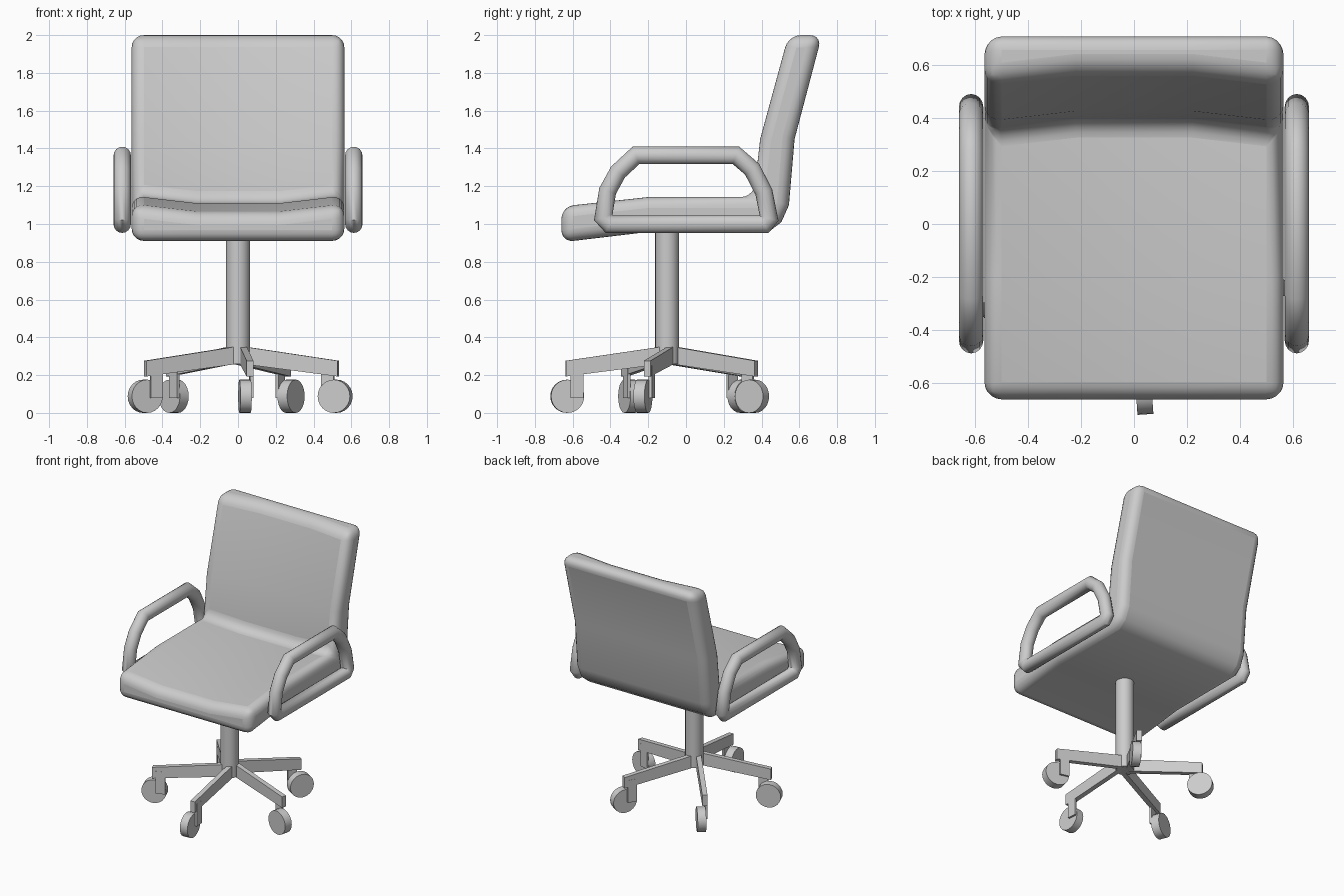
import bpy, bmesh, math
from mathutils import Vector, Matrix

if "Cube" in bpy.data.objects:
    bpy.data.objects.remove(bpy.data.objects["Cube"])


def make_object(name, bm, smooth=None):
    bmesh.ops.recalc_face_normals(bm, faces=bm.faces)
    me = bpy.data.meshes.new(name)
    bm.to_mesh(me)
    bm.free()
    ob = bpy.data.objects.new(name, me)
    bpy.context.collection.objects.link(ob)
    if smooth:
        bpy.ops.object.select_all(action='DESELECT')
        ob.select_set(True)
        bpy.context.view_layer.objects.active = ob
        bpy.ops.object.shade_smooth_by_angle(angle=math.radians(smooth))
    return ob


def loft(bm, rings, closed=False):
    """Skin quads between rings of points; cap the ends if not closed."""
    vs = [[bm.verts.new(p) for p in ring] for ring in rings]
    n = len(vs[0])
    for i in range(len(vs) if closed else len(vs) - 1):
        a, b = vs[i], vs[(i + 1) % len(vs)]
        for j in range(n):
            k = (j + 1) % n
            bm.faces.new((a[j], a[k], b[k], b[j]))
    if not closed:
        bm.faces.new(vs[0])
        bm.faces.new(vs[-1])


# Seat and back: one L-shaped cushion, hollowed in the middle.
# (y, z, sag y, sag z): the sag moves the inner surface at the centre
profile = [
    (-0.66, 0.903, 0, 0), (-0.66, 1.10, 0, -0.04), (-0.20, 1.15, 0, -0.04),
    (0.35, 1.15, 0.04, -0.04), (0.385, 1.45, 0.04, 0), (0.535, 2.0, 0.04, 0),
    (0.72, 2.0, 0, 0), (0.575, 1.45, 0, 0), (0.545, 1.10, 0, 0),
    (0.505, 1.01, 0, 0), (0.44, 0.96, 0, 0), (-0.18, 0.96, 0, 0),
]
bm = bmesh.new()
loft(bm, [[(x, y + s * dy, z + s * dz) for y, z, dy, dz in profile]
          for x, s in ((-0.563, 0), (-0.22, 1), (0.22, 1), (0.563, 0))])
cushion = make_object("seat_and_back", bm, 40)
bev = cushion.modifiers.new("round_edges", 'BEVEL')
bev.width = 0.065
bev.segments = 5
bev.limit_method = 'ANGLE'
bev.angle_limit = math.radians(45)

# Armrests: closed mitred tube loops on both sides
arm_path = [Vector(p) for p in (
    (-0.405, 0.999), (0.415, 0.999), (0.44, 1.03), (0.412, 1.17),
    (0.35, 1.29), (0.265, 1.363), (-0.265, 1.363), (-0.36, 1.275),
    (-0.415, 1.175), (-0.438, 1.035))]
R, SIDES = 0.046, 16
for side, name in ((-1, "left_armrest"), (1, "right_armrest")):
    bm = bmesh.new()
    rings = []
    for i, p in enumerate(arm_path):
        d0 = (p - arm_path[i - 1]).normalized()
        d1 = (arm_path[(i + 1) % len(arm_path)] - p).normalized()
        t = (d0 + d1).normalized()
        out = Vector((t.y, -t.x)) / t.dot(d0)
        ring = []
        for j in range(SIDES):
            a = 2 * math.pi * j / SIDES
            q = p + out * R * math.cos(a)
            ring.append((side * 0.613 + R * math.sin(a), q.x, q.y))
        rings.append(ring)
    loft(bm, rings, closed=True)
    make_object(name, bm, 50)

# Centre column
CY = -0.10
bm = bmesh.new()
bmesh.ops.create_cone(bm, cap_ends=True, segments=24, radius1=0.063,
                      radius2=0.063, depth=0.74,
                      matrix=Matrix.Translation((0, CY, 0.63)))
make_object("column", bm, 40)


def slab(name, outline, t0, t1, matrix):
    """Extrude an (r, z) outline sideways from t0 to t1."""
    bm = bmesh.new()
    loft(bm, [[(r, t, z) for r, z in outline] for t in (t0, t1)])
    bm.transform(matrix)
    make_object(name, bm)


# Five-spoke base with forks and wheels
for i in range(5):
    m = Matrix.Translation((0, CY, 0)) @ Matrix.Rotation(math.radians(-86 + 72 * i), 4, 'Z')
    slab(f"base_leg_{i + 1}", [(0, 0.262), (0.54, 0.193), (0.54, 0.276), (0, 0.355)],
         0.008, 0.044, m)
    slab(f"caster_fork_{i + 1}", [(0.447, 0.08), (0.515, 0.08), (0.515, 0.25), (0.447, 0.25)],
         0.028, 0.045, m)
    bm = bmesh.new()
    bmesh.ops.create_cone(bm, cap_ends=True, segments=24, radius1=0.088,
                          radius2=0.088, depth=0.06,
                          matrix=m @ Matrix.Translation((0.53, 0, 0.088))
                          @ Matrix.Rotation(math.pi / 2, 4, 'X'))
    make_object(f"caster_wheel_{i + 1}", bm, 40)
